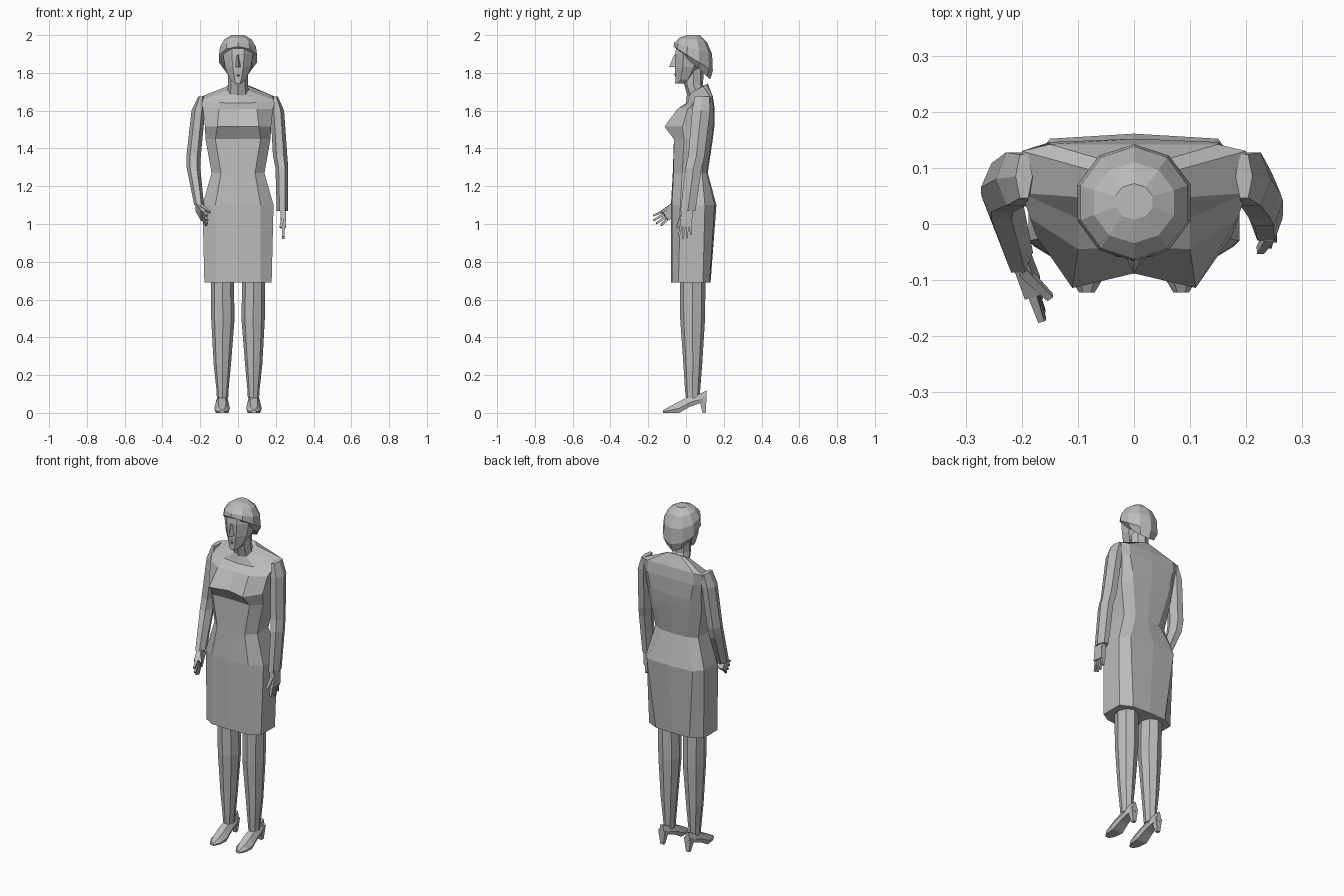
import bpy, bmesh, math
from mathutils import Vector as V

if "Cube" in bpy.data.objects:
    bpy.data.objects.remove(bpy.data.objects["Cube"])

grey = bpy.data.materials.new("plain grey")
grey.use_nodes = True
grey.diffuse_color = (0.5, 0.5, 0.5, 1)
grey.node_tree.nodes["Principled BSDF"].inputs["Base Color"].default_value = (0.5, 0.5, 0.5, 1)


def loft(name, rings, caps=True):
    """Skin a row of equal rings into one flat-shaded object."""
    bm = bmesh.new()
    rows = [[bm.verts.new(p) for p in r] for r in rings]
    n = len(rows[0])
    for a, b in zip(rows, rows[1:]):
        for i in range(n):
            j = (i + 1) % n
            bm.faces.new((a[i], a[j], b[j], b[i]))
    if caps:
        bm.faces.new(rows[0][::-1])
        bm.faces.new(rows[-1])
    bmesh.ops.recalc_face_normals(bm, faces=bm.faces)
    mesh = bpy.data.meshes.new(name)
    bm.to_mesh(mesh)
    bm.free()
    mesh.materials.append(grey)
    ob = bpy.data.objects.new(name, mesh)
    bpy.context.collection.objects.link(ob)
    return ob


def oval(x, y, z, rx, ry, n=8, tilt=0.0, turn=0.0):
    """Horizontal ring; tilt lowers its back."""
    out = []
    for i in range(n):
        a = math.tau * (i + turn) / n
        dy = ry * math.sin(a)
        out.append(V((x + rx * math.cos(a), y + dy, z - tilt * dy)))
    return out


def half_ring(z, tilt, front, xb, yb, xs, sf, sb, xk, yk, back):
    """Body section mirrored across x, listed from front centre to back centre."""
    half = [(xb, yb), (xs, sf), (xs, sb), (xk, yk)]
    pts = [(0, front)] + half + [(0, back)] + [(-x, y) for x, y in half[::-1]]
    return [V((x, y, z + tilt * y)) for x, y in pts]


def bar(name, a, b, side, wide, thick, taper=0.7):
    """Tapered box from a to b."""
    a, b = V(a), V(b)
    d = (b - a).normalized()
    s = (side - d * side.dot(d)).normalized()
    t = d.cross(s)
    return loft(name, [[p + s * wide * k * u + t * thick * k * v
                        for u, v in ((-1, -1), (1, -1), (1, 1), (-1, 1))]
                       for p, k in ((a, 1), (b, taper))])


# Dress
loft("skirt", [
    half_ring(0.69, 0, -.08, .12, -.075, .178, -.04, .09, .11, .125, .13),
    half_ring(1.1, 0, -.08, .12, -.075, .188, -.03, .1, .15, .152, .161),
    half_ring(1.27, 0, -.07, .09, -.066, .14, -.02, .085, .08, .11, .115)])
loft("bodice", [
    half_ring(1.27, 0, -.07, .09, -.066, .14, -.02, .085, .08, .11, .115),
    half_ring(1.45, 0, -.058, .12, -.064, .172, -.01, .1, .12, .137, .142),
    half_ring(1.515, 0, -.088, .11, -.114, .175, -.02, .11, .13, .144, .15),
    half_ring(1.61, 0, -.04, .1, -.045, .185, .01, .12, .15, .146, .152),
    half_ring(1.64, .25, 0, .1, .01, .2, .055, .13, .15, .142, .142),
    half_ring(1.68, .55, .005, .03, .022, .055, .045, .09, .04, .11, .115)])

# Neck and face
loft("neck", [oval(0, .06, 1.68, .058, .052), oval(0, .04, 1.74, .052, .05),
              oval(0, .04, 1.83, .052, .055)])
loft("face", [oval(0, -.032, 1.745, .026, .028, turn=.5), oval(0, -.008, 1.765, .045, .052, turn=.5),
              oval(0, .012, 1.83, .074, .076, turn=.5), oval(0, .02, 1.9, .086, .085, turn=.5),
              oval(0, .025, 1.96, .076, .078, turn=.5)])
loft("nose", [[V((-x, y, z)), V((0, y - out, z)), V((x, y, z))]
              for x, y, z, out in ((.007, -.055, 1.895, .008), (.018, -.05, 1.83, .04))])
loft("mouth", [[V((-x, y, 1.79 + h)), V((0, y - .008, 1.79 + h)), V((x, y, 1.79 + h))]
               for x, y, h in ((.014, -.05, -.008), (.022, -.054, 0), (.012, -.056, .008))])

# Hair cap, lower at the nape than at the fringe
loft("hair", [oval(0, .04, 1.845, .078, .088, 10, .9, .5), oval(0, .038, 1.875, .106, .104, 10, .62, .5),
              oval(0, .038, 1.93, .1, .1, 10, .3, .5), oval(0, .038, 1.975, .075, .072, 10, .15, .5),
              oval(0, .04, 2.0, .035, .032, 10, 0, .5)])

# Arms: one hangs down, the other reaches slightly forward
ARMS = {
    "left": [(.196, .085, 1.675, .015, .045), (.208, .08, 1.6, .036, .055), (.223, .055, 1.36, .038, .05),
             (.232, .04, 1.3, .034, .05), (.235, .01, 1.07, .03, .046)],
    "right": [(-.196, .085, 1.675, .015, .045), (-.21, .08, 1.6, .036, .055), (-.235, .065, 1.36, .038, .05),
              (-.236, .05, 1.3, .036, .05), (-.206, -.05, 1.1, .026, .042)]}
for side, path in ARMS.items():
    loft(side + "_sleeve", [oval(*p, n=6) for p in path])


def hand(side, wrist, d, spread, thumb):
    wrist, d, spread = V(wrist), V(d).normalized(), V(spread).normalized()
    bar(side + "_palm", wrist - d * .02, wrist + d * .08, spread, .03, .014, 1.05)
    for i, length in enumerate((.055, .066, .062, .045)):
        root = wrist + d * .078 + spread * (i - 1.5) * .016
        tip = root + d * length + spread * (i - 1.5) * .006
        bar(f"{side}_finger_{i + 1}", root, tip, spread, .007, .008)
    root = wrist + d * .025 - spread * .025
    bar(side + "_thumb", root, root + d * .06 + V(thumb), spread, .01, .009)


hand("left", (.24, .005, 1.065), (0, -.08, -1), (0, 1, 0), (-.015, -.02, 0))
hand("right", (-.205, -.05, 1.085), (.3, -.8, -.52), (0, .5, -.86), (.03, 0, 0))

# Legs and heeled shoes
LEG = ((.72, .083, .035, .06, .068), (.5, .08, .035, .062, .066), (.26, .083, .036, .046, .05),
       (.12, .082, .035, .032, .04), (.08, .082, .035, .03, .036))
SHOE = ((-.122, .014, 0, .014), (-.085, .036, 0, .035), (-.035, .041, 0, .062),
        (.02, .034, .032, .088), (.07, .031, .05, .1), (.108, .014, .06, .118))
for side, s in (("left", 1), ("right", -1)):
    loft(side + "_leg", [oval(s * x, y, z, rx, ry) for z, x, y, rx, ry in LEG])
    loft(side + "_shoe", [[V((s * .084 + w * u, y, low + (high - low) * h))
                           for u, h in ((-.8, 0), (.8, 0), (1, .4), (.5, 1), (-.5, 1), (-1, .4))]
                          for y, w, low, high in SHOE])
    bar(side + "_heel", (s * .084, .088, .08), (s * .084, .097, 0), V((1, 0, 0)), .022, .02, .45)
